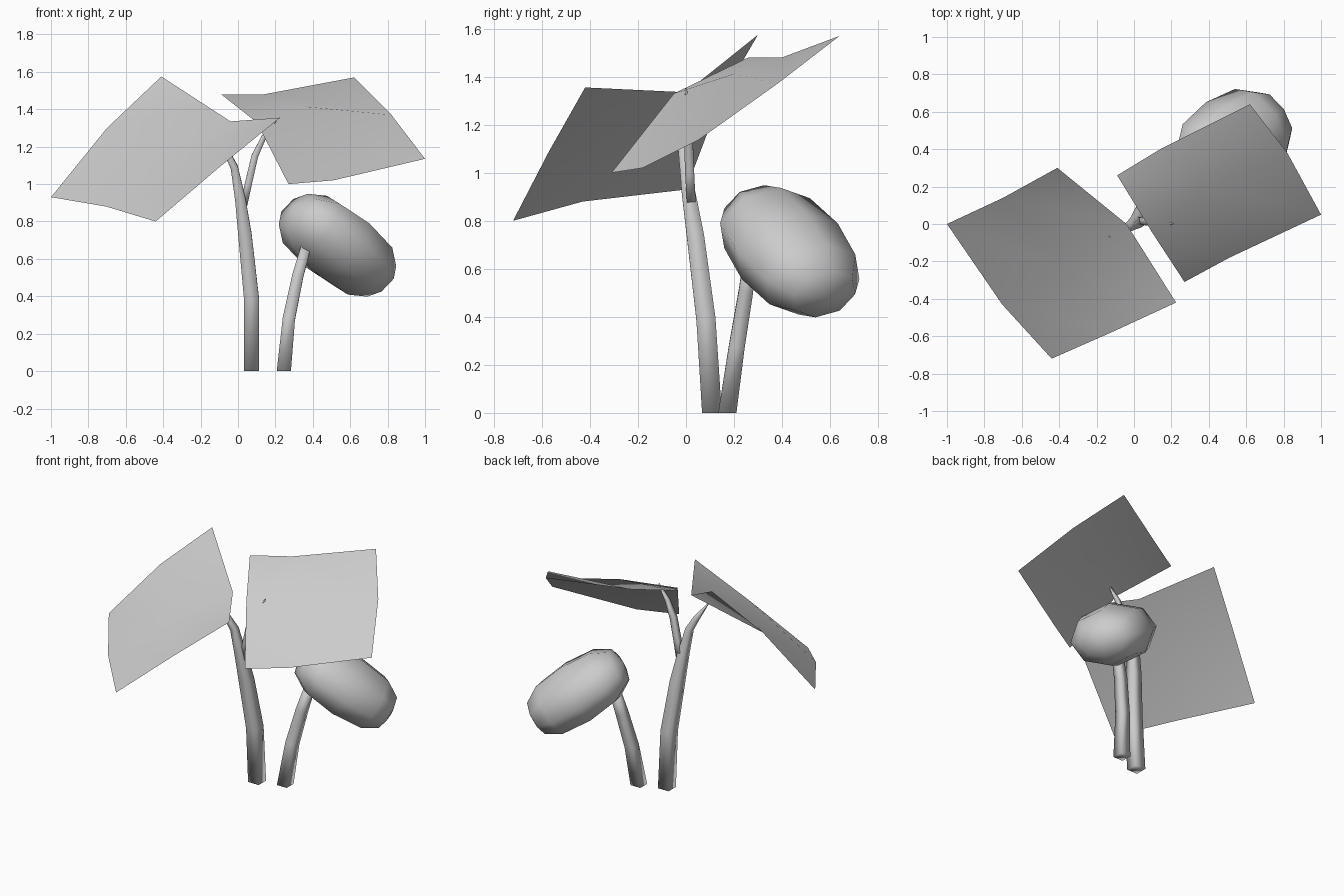
import bpy, bmesh, math
from mathutils import Vector, Matrix

if "Cube" in bpy.data.objects:
    bpy.data.objects.remove(bpy.data.objects["Cube"])


def finish(name, bm, angle=180):
    bmesh.ops.recalc_face_normals(bm, faces=bm.faces)
    me = bpy.data.meshes.new(name)
    bm.to_mesh(me)
    bm.free()
    ob = bpy.data.objects.new(name, me)
    bpy.context.collection.objects.link(ob)
    bpy.ops.object.select_all(action='DESELECT')
    ob.select_set(True)
    bpy.context.view_layer.objects.active = ob
    bpy.ops.object.shade_smooth_by_angle(angle=math.radians(angle))
    return ob


def tube(name, path):
    """Tapered square tube along (x, y, z, half width) points."""
    bm = bmesh.new()
    pts = [Vector(p[:3]) for p in path]
    rings = []
    for i, p in enumerate(pts):
        d = pts[min(i + 1, len(pts) - 1)] - pts[max(i - 1, 0)]
        if p.z == 0:
            d = Vector((0, 0, 1))
        q = Vector((0, 0, 1)).rotation_difference(d.normalized())
        rings.append([bm.verts.new(p + q @ (path[i][3] * Vector(k)))
                      for k in ((-1, -1, 0), (1, -1, 0), (1, 1, 0), (-1, 1, 0))])
    for r, s in zip(rings, rings[1:]):
        for k in range(4):
            j = (k + 1) % 4
            bm.faces.new((r[k], r[j], s[j], s[k]))
    bm.faces.new(rings[0])
    bm.faces.new(rings[-1])
    return finish(name, bm)


def leaf(name, rows):
    """Bent sheet of 2 x 2 quads from three rows of three points."""
    bm = bmesh.new()
    v = [[bm.verts.new(p) for p in row] for row in rows]
    for i in range(2):
        for j in range(2):
            bm.faces.new((v[i][j], v[i][j + 1], v[i + 1][j + 1], v[i + 1][j]))
    return finish(name, bm)


# Leaves
leaf("left_leaf", [
    [(-1.0, 0.0, 0.93), (-0.70, 0.14, 1.30), (-0.41, 0.30, 1.575)],
    [(-0.705, -0.43, 0.88), (-0.40, -0.22, 1.125), (-0.04, 0.0, 1.335)],
    [(-0.44, -0.72, 0.80), (-0.10, -0.57, 1.09), (0.225, -0.42, 1.355)]])
leaf("right_leaf", [
    [(-0.09, 0.26, 1.48), (0.14, 0.40, 1.48), (0.62, 0.64, 1.57)],
    [(0.10, -0.05, 1.33), (0.38, 0.20, 1.412), (0.82, 0.38, 1.37)],
    [(0.27, -0.31, 1.0), (0.51, -0.18, 1.02), (1.0, 0.05, 1.135)]])

# Forked leaf stem
tube("leaf_stem", [
    (0.072, 0.108, 0, 0.041), (0.072, 0.083, 0.39, 0.04), (0.037, 0.04, 0.73, 0.036),
    (0.012, 0.01, 0.92, 0.028), (-0.02, -0.012, 1.09, 0.02),
    (-0.06, -0.035, 1.17, 0.016), (-0.13, -0.068, 1.28, 0.003)])
tube("right_branch", [
    (0.03, 0.022, 0.88, 0.018), (0.055, 0.015, 1.0, 0.019), (0.09, 0.01, 1.15, 0.018),
    (0.14, 0.005, 1.255, 0.013), (0.21, 0.0, 1.35, 0.003)])

# Bud and its stem
tube("bud_stem", [
    (0.245, 0.172, 0, 0.038), (0.272, 0.212, 0.28, 0.033),
    (0.32, 0.25, 0.51, 0.03), (0.365, 0.27, 0.67, 0.026)])
bm = bmesh.new()
bmesh.ops.create_uvsphere(bm, u_segments=8, v_segments=6, radius=1)
for v in bm.verts:  # blunt the ends
    rho = math.hypot(v.co.x, v.co.y)
    if rho > 0.01:
        f = rho ** 0.78 / rho
        v.co.x *= f
        v.co.y *= f
    v.co.z = math.copysign(abs(v.co.z) ** 0.78, v.co.z)
phi, dz = math.radians(34), -0.57
dh = math.sqrt(1 - dz * dz)
c, s = math.cos(phi), math.sin(phi)
axes = Matrix(((-s, c, 0), (-dz * c, -dz * s, dh), (dh * c, dh * s, dz))).transposed()
rot = axes.to_4x4() @ Matrix.Diagonal((0.264, 0.2, 0.352, 1))
bm.transform(Matrix.Translation((0.532, 0.432, 0.673)) @ rot)
finish("bud", bm)
